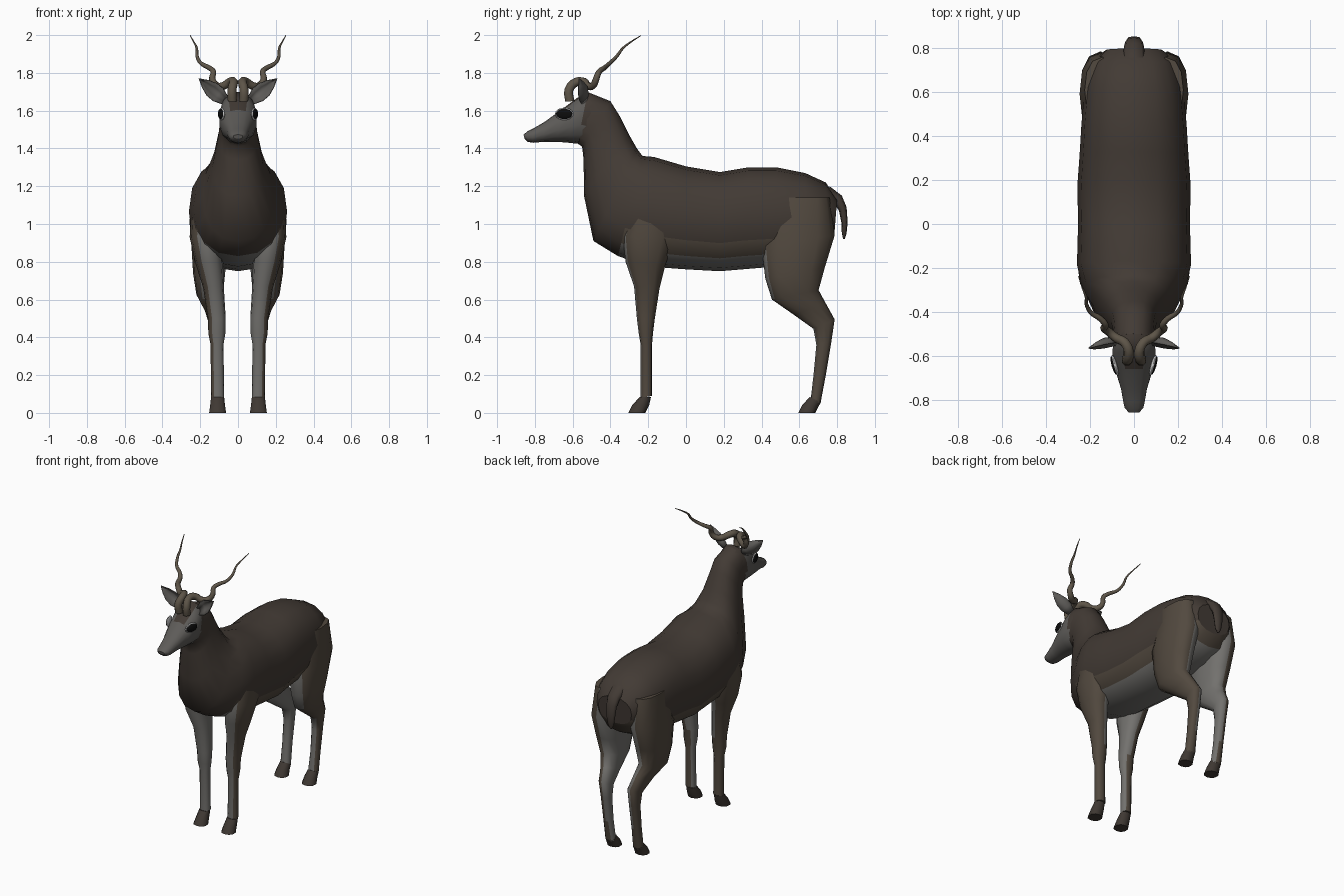
import bpy, bmesh, math
from mathutils import Matrix, Vector


def material(name, r, g, b):
    m = bpy.data.materials.new(name)
    m.diffuse_color = (r, g, b, 1)
    return m


DARK = material("dark_coat", 0.055, 0.043, 0.035)
BROWN = material("brown_coat", 0.085, 0.067, 0.05)
PALE = material("pale_coat", 0.17, 0.165, 0.155)
GREY = material("face_grey", 0.11, 0.105, 0.098)
HOOF = material("hoof", 0.05, 0.04, 0.033)
HORN = material("horn", 0.11, 0.09, 0.065)
BLACK = material("eye_black", 0.004, 0.004, 0.004)
WHITE = material("eye_rim", 0.6, 0.6, 0.58)


def finish(bm, name, mats, mirror=False, paint=None):
    bmesh.ops.recalc_face_normals(bm, faces=bm.faces)
    for f in bm.faces:
        f.smooth = len(f.verts) <= 4
        if paint:
            f.material_index = paint(f.calc_center_median(), f.normal)
    me = bpy.data.meshes.new(name)
    bm.to_mesh(me)
    bm.free()
    for m in mats:
        me.materials.append(m)
    ob = bpy.data.objects.new(name, me)
    bpy.context.collection.objects.link(ob)
    if mirror:
        ob.modifiers.new("mirror", 'MIRROR').use_mirror_merge = False
    return ob


def loft(name, rings, mats, n=12, power=0.87, **kw):
    """Skin rounded sections: (y1, z1, y2, z2, centre x, half width)."""
    bm = bmesh.new()
    loops = []
    for y1, z1, y2, z2, cx, w in rings:
        a, b = Vector((cx, y1, z1)), Vector((cx, y2, z2))
        loop = []
        for i in range(n):
            t = 2 * math.pi * i / n
            c, s = math.cos(t), math.sin(t)
            c = math.copysign(abs(c) ** power, c)
            s = math.copysign(abs(s) ** power, s)
            loop.append(bm.verts.new((a + b) / 2 + (a - b) / 2 * c + Vector((w * s, 0, 0))))
        loops.append(loop)
    for p, q in zip(loops, loops[1:]):
        for i in range(n):
            j = (i + 1) % n
            bm.faces.new((p[i], p[j], q[j], q[i]))
    bm.faces.new(loops[0])
    bm.faces.new(loops[-1])
    return finish(bm, name, mats, **kw)


# Torso, neck
loft("body_and_neck", [
    (0.80, 1.13, 0.785, 0.94, 0, 0.13),
    (0.74, 1.22, 0.74, 0.86, 0, 0.19),
    (0.63, 1.27, 0.62, 0.80, 0, 0.225),
    (0.48, 1.30, 0.42, 0.77, 0, 0.24),
    (0.33, 1.30, 0.30, 0.76, 0, 0.248),
    (0.18, 1.275, 0.18, 0.75, 0, 0.258),
    (0.00, 1.305, 0.00, 0.76, 0, 0.255),
    (-0.17, 1.355, -0.20, 0.775, 0, 0.26),
    (-0.23, 1.36, -0.36, 0.83, 0, 0.235),
    (-0.26, 1.40, -0.49, 0.91, 0, 0.185),
    (-0.30, 1.47, -0.54, 1.15, 0, 0.135),
    (-0.35, 1.57, -0.542, 1.34, 0, 0.105),
    (-0.40, 1.65, -0.55, 1.41, 0, 0.097),
    (-0.50, 1.69, -0.58, 1.43, 0, 0.09),
], [DARK, PALE, BROWN], n=16,
    paint=lambda c, n: 1 if n.z < -0.55 and c.y > -0.3 else 2 if n.z < -0.2 and c.y > -0.3 else 0)

# Head
loft("head", [
    (-0.44, 1.66, -0.54, 1.43, 0, 0.085),
    (-0.52, 1.70, -0.575, 1.425, 0, 0.098),
    (-0.58, 1.665, -0.62, 1.43, 0, 0.10),
    (-0.66, 1.605, -0.68, 1.435, 0, 0.085),
    (-0.75, 1.54, -0.755, 1.435, 0, 0.06),
    (-0.81, 1.505, -0.81, 1.43, 0, 0.05),
    (-0.84, 1.49, -0.838, 1.435, 0, 0.043),
    (-0.86, 1.473, -0.855, 1.452, 0, 0.025),
], [GREY, DARK], n=14,
    paint=lambda c, n: 1 if c.y > -0.53 or (n.z > 0.75 and c.y > -0.7) else 0)


# Legs: pale on the inside and front, brown outside
def leg_paint(c, n):
    return 1 if n.x < -0.2 or n.y < -0.85 else 0


loft("front_leg", [
    (-0.29, 1.12, -0.05, 1.12, 0.165, 0.08),
    (-0.335, 0.93, -0.06, 0.93, 0.168, 0.088),
    (-0.32, 0.80, -0.11, 0.78, 0.152, 0.073),
    (-0.275, 0.67, -0.14, 0.66, 0.13, 0.055),
    (-0.26, 0.50, -0.165, 0.50, 0.112, 0.047),
    (-0.25, 0.42, -0.175, 0.42, 0.112, 0.045),
    (-0.24, 0.36, -0.18, 0.36, 0.111, 0.034),
    (-0.24, 0.08, -0.18, 0.09, 0.108, 0.035),
], [BROWN, PALE], mirror=True, paint=leg_paint)
loft("hind_leg", [
    (0.46, 1.14, 0.76, 1.14, 0.145, 0.08),
    (0.40, 0.88, 0.787, 0.94, 0.152, 0.096),
    (0.42, 0.71, 0.735, 0.77, 0.153, 0.085),
    (0.455, 0.60, 0.702, 0.65, 0.15, 0.07),
    (0.57, 0.52, 0.74, 0.58, 0.128, 0.05),
    (0.675, 0.445, 0.787, 0.495, 0.112, 0.042),
    (0.69, 0.36, 0.77, 0.38, 0.11, 0.034),
    (0.675, 0.20, 0.74, 0.20, 0.11, 0.031),
    (0.66, 0.07, 0.712, 0.05, 0.108, 0.035),
], [BROWN, PALE], mirror=True, paint=leg_paint)

# Hooves
for name, y, back in (("front_hoof", -0.305, 0.12), ("hind_hoof", 0.595, 0.12)):
    loft(name, [
        (y + 0.06, 0.085, y + back, 0.085 if y < 0 else 0.055, 0.108, 0.036),
        (y + 0.02, 0.04, y + back - 0.01, 0.04, 0.108, 0.041),
        (y, 0.0, y + back - 0.03, 0.0, 0.108, 0.047),
    ], [HOOF], n=10, mirror=True)

# Tail
loft("tail", [
    (0.76, 1.20, 0.76, 1.13, 0, 0.05),
    (0.825, 1.15, 0.79, 1.10, 0, 0.046),
    (0.85, 1.09, 0.81, 1.07, 0, 0.04),
    (0.856, 1.01, 0.822, 1.01, 0, 0.034),
    (0.85, 0.95, 0.825, 0.95, 0, 0.024),
    (0.84, 0.92, 0.832, 0.92, 0, 0.008),
], [DARK], n=8)

# Ears: cupped leaves, wide in the middle
bm = bmesh.new()
rows = []
for t, w in ((0, 0.028), (0.25, 0.045), (0.5, 0.045), (0.75, 0.028), (1, 0.002)):
    mid = Vector((0.07, -0.545, 1.655)).lerp(Vector((0.207, -0.565, 1.77)), t)
    across = Vector((-0.55, 0.25, 0.65)).normalized() * w
    row = []
    for k, depth in ((-1, 0), (-0.5, 0.75), (0, 1), (0.5, 0.75), (1, 0)):
        row.append(bm.verts.new(mid + across * k + Vector((0, 0.8 * w * depth, 0))))
    rows.append(row)
for p, q in zip(rows, rows[1:]):
    for i in range(4):
        bm.faces.new((p[i], p[i + 1], q[i + 1], q[i]))
ear = finish(bm, "ear", [GREY], mirror=True)
ear.modifiers.new("thickness", 'SOLIDIFY').thickness = 0.006

# Eyes: flattened lens with a pale rim
for name, mat, size, x in (("eye", BLACK, (0.012, 0.045, 0.028), 0.09),
                           ("eye_rim", WHITE, (0.010, 0.05, 0.033), 0.086)):
    bm = bmesh.new()
    bmesh.ops.create_uvsphere(
        bm, u_segments=16, v_segments=10, radius=1,
        matrix=Matrix.Translation((x, -0.645, 1.583)) @ Matrix.Rotation(math.radians(-16), 4, 'Z')
        @ Matrix.Diagonal((*size, 1)))
    finish(bm, name, [mat], mirror=True)

# Horns: tapered twisting curves
path = [(0.03, -0.615, 1.65), (0.032, -0.62, 1.71), (0.024, -0.58, 1.752), (0.043, -0.54, 1.752),
        (0.08, -0.52, 1.73), (0.117, -0.49, 1.735), (0.137, -0.475, 1.77), (0.13, -0.46, 1.805),
        (0.155, -0.43, 1.828), (0.195, -0.405, 1.85), (0.217, -0.365, 1.89),
        (0.218, -0.335, 1.93), (0.235, -0.29, 1.965), (0.253, -0.238, 1.998)]
cu = bpy.data.curves.new("horns", 'CURVE')
cu.dimensions = '3D'
cu.bevel_depth = 0.026
cu.bevel_resolution = 2
cu.resolution_u = 3
cu.use_fill_caps = True
cu.materials.append(HORN)
for side in (1, -1):
    sp = cu.splines.new('BEZIER')
    sp.bezier_points.add(len(path) - 1)
    for i, (bp, p) in enumerate(zip(sp.bezier_points, path)):
        bp.co = (p[0] * side, p[1], p[2])
        bp.handle_left_type = bp.handle_right_type = 'AUTO'
        bp.radius = 1 - 0.93 * (i / (len(path) - 1)) ** 1.3
    sp.use_smooth = True
bpy.context.collection.objects.link(bpy.data.objects.new("horns", cu))
